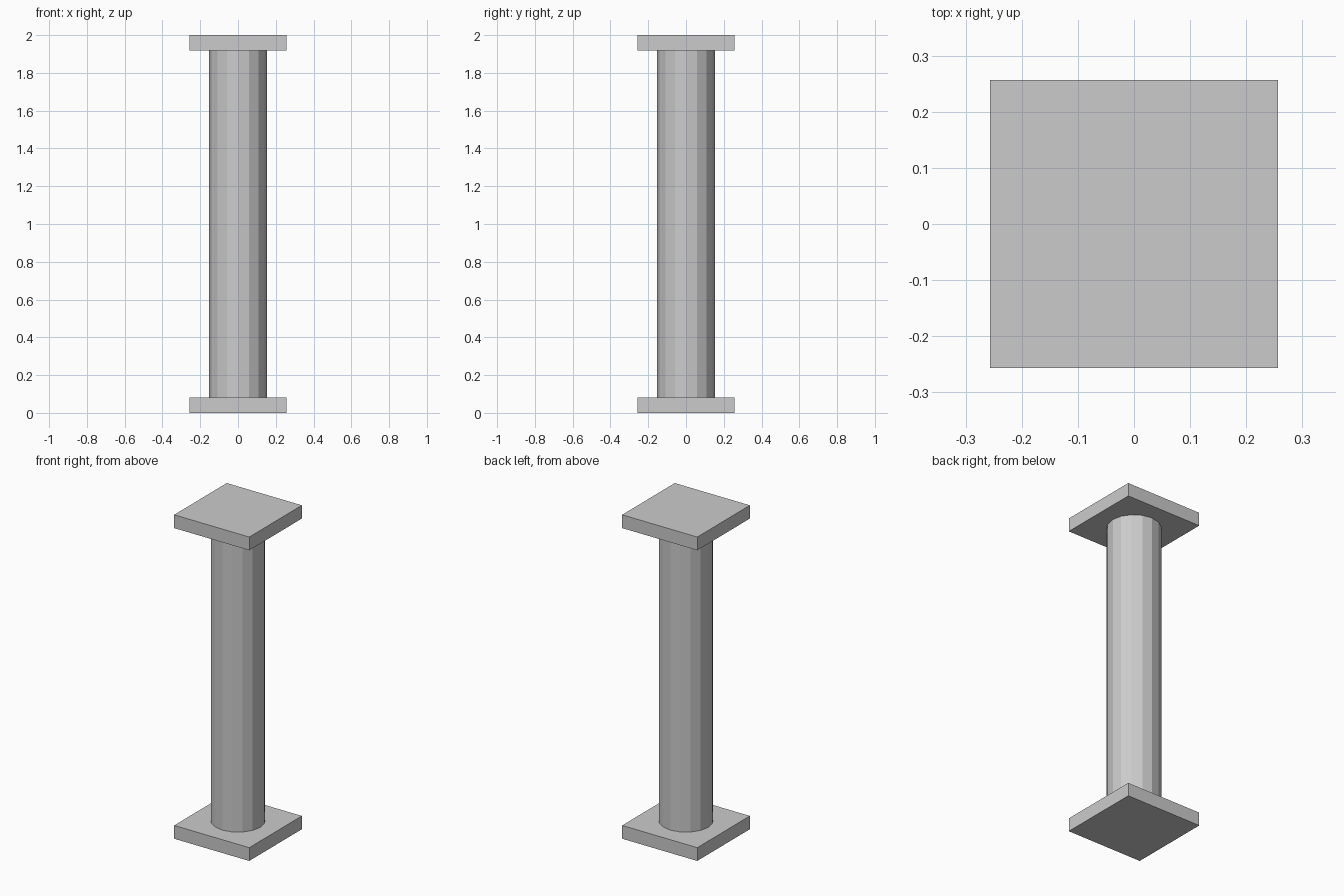
import bpy

if "Cube" in bpy.data.objects:
    bpy.data.objects.remove(bpy.data.objects["Cube"])

HEIGHT = 2.0
SLAB_WIDTH = 0.513
SLAB_HEIGHT = 0.082
SHAFT_RADIUS = 0.153


def slab(name, z_centre):
    bpy.ops.mesh.primitive_cube_add(size=1, location=(0, 0, z_centre))
    obj = bpy.context.object
    obj.name = name
    obj.scale = (SLAB_WIDTH, SLAB_WIDTH, SLAB_HEIGHT)
    bpy.ops.object.transform_apply(location=False, rotation=False, scale=True)


# Square base and capital slabs
slab("base_slab", SLAB_HEIGHT / 2)
slab("top_slab", HEIGHT - SLAB_HEIGHT / 2)

# Sixteen-sided flat-shaded shaft between the slabs
bpy.ops.mesh.primitive_cylinder_add(
    vertices=16, radius=SHAFT_RADIUS, depth=HEIGHT - 2 * SLAB_HEIGHT,
    location=(0, 0, HEIGHT / 2))
bpy.context.object.name = "column_shaft"
